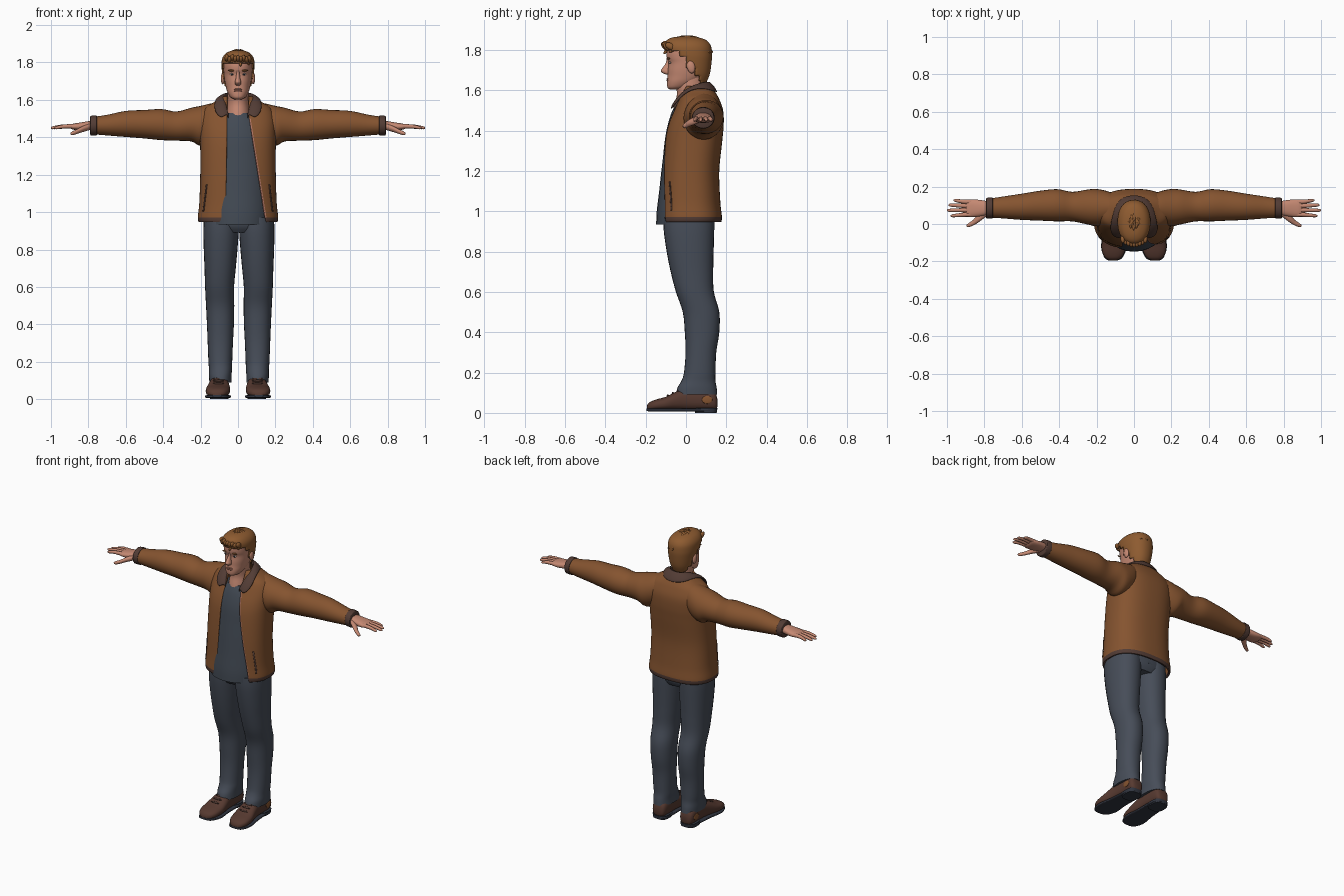
import bpy, bmesh, math, random
from mathutils import Vector, Matrix
random.seed(4)

def material(name, *c):
    m = bpy.data.materials.new(name)
    m.diffuse_color = (*c, 1)
    return m

JACKET = material("brown leather", .235, .088, .029)
TRIM = material("dark brown trim", .085, .045, .035)
SHIRT = material("slate shirt", .055, .068, .088)
DENIM = material("blue grey denim", .062, .074, .098)
SKIN = material("skin", .56, .25, .17)
HAIR = material("ginger hair", .27, .105, .03)
SHOE = material("shoe leather", .095, .042, .03)
SOLE = material("dark sole", .03, .035, .05)
WHITE = material("eye white", .55, .45, .4)
ROSE = material("rose tan", .42, .17, .12)

def smooth_rings(rings, k):
    """Catmull-Rom interpolation between section rings."""
    out, n = [], len(rings)
    for i in range(n - 1):
        a, b, c, d = (rings[max(0, min(n - 1, i + o))] for o in (-1, 0, 1, 2))
        for s in range(k):
            t = s / k
            out.append([.5 * (2*q + (r-p)*t + (2*p-5*q+4*r-u)*t*t + (3*q-p-3*r+u)*t**3)
                        for p, q, r, u in zip(a, b, c, d)])
    return out + [list(rings[-1])]

def ring_point(axis, ring, th, p):
    """Point on a superellipse section (t, a_lo, a_hi, b_lo, b_hi)."""
    t, a0, a1, b0, b1 = ring
    f = lambda v: math.copysign(abs(v) ** (2 / p), v)
    a = (a0 + a1) / 2 + (a1 - a0) / 2 * f(math.cos(th))
    b = (b0 + b1) / 2 + (b1 - b0) / 2 * f(math.sin(th))
    return {'x': (t, a, b), 'y': (a, t, b), 'z': (a, b, t)}[axis]

def add(name, mesh, *mats):
    ob = bpy.data.objects.new(name, mesh)
    bpy.context.collection.objects.link(ob)
    for m in mats:
        mesh.materials.append(m)
    return ob

def grid(name, rows, *mats, closed=False):
    n = len(rows[0])
    m = n if closed else n - 1
    faces = [(i*n + j, i*n + (j+1) % n, (i+1)*n + (j+1) % n, (i+1)*n + j)
             for i in range(len(rows) - 1) for j in range(m)]
    if closed:
        faces += [tuple(range(n)), tuple((len(rows)-1)*n + j for j in range(n))]
    me = bpy.data.meshes.new(name)
    me.from_pydata([tuple(v) for r in rows for v in r], [], faces)
    if closed:
        bm = bmesh.new(); bm.from_mesh(me)
        bmesh.ops.recalc_face_normals(bm, faces=bm.faces)
        bm.to_mesh(me); bm.free()
    return add(name, me, *mats)

def loft(name, axis, rings, mat, n=28, p=2.0, k=4, s=1, dx=0):
    rows = []
    for r in smooth_rings(rings, k):
        row = [ring_point(axis, r, 2 * math.pi * j / n, p) for j in range(n)]
        rows.append([(x * s + dx, y, z) for x, y, z in row])
    return grid(name, rows, mat, closed=True)

def blobs(name, items, mat, sub=3):
    """Ellipsoids: (location, radii, tilt about x)."""
    bm = bmesh.new()
    for loc, rad, rx in items:
        bmesh.ops.create_icosphere(bm, subdivisions=sub, radius=1, matrix=Matrix.Translation(loc)
                                   @ Matrix.Rotation(rx, 4, 'X') @ Matrix.Diagonal((*rad, 1)))
    me = bpy.data.meshes.new(name)
    bm.to_mesh(me); bm.free()
    return add(name, me, mat)

def solidify(ob, t, off=-1):
    m = ob.modifiers.new("thickness", 'SOLIDIFY')
    m.thickness, m.offset = t, off

def sym(rows):
    return [(z, -r, r, f, b) for z, r, f, b in rows]

# shirt and hips
loft("shirt", 'z', sym([(.935, .17, -.148, .14), (1, .172, -.145, .14), (1.1, .17, -.133, .14),
     (1.2, .168, -.122, .14), (1.3, .165, -.11, .15), (1.4, .16, -.097, .15), (1.48, .13, -.075, .14),
     (1.53, .085, -.052, .12)]), SHIRT)
loft("hips", 'z', sym([(.89, .14, -.08, .12), (.93, .178, -.105, .138), (1.0, .18, -.11, .14)]), DENIM, p=2.4)

# open jacket: each section runs from one front edge round the back to the other
J = smooth_rings(sym([(.947, .211, -.13, .175), (.972, .215, -.132, .178), (1.05, .207, -.128, .17),
    (1.2, .202, -.122, .165), (1.35, .202, -.108, .18), (1.43, .204, -.09, .187), (1.5, .202, -.06, .184),
    (1.555, .178, -.035, .165), (1.59, .125, -.02, .145), (1.62, .08, -.01, .122)]), 6)
P = 2.5
frac = [0, .006] + [j / 60 for j in range(1, 60)] + [.994, 1]
rows = []
for r in J:
    right = .057 + max(0, 1.52 - r[0]) * .165
    left = .058 + max(0, 1.52 - r[0]) * .015
    t0 = -math.acos((right / r[2]) ** (P / 2))
    t1 = math.pi + math.acos((left / r[2]) ** (P / 2))
    rows.append([ring_point('z', r, t0 + (t1 - t0) * f, P) for f in frac])
jacket = grid("jacket_body", rows, JACKET, TRIM, ROSE)
for f in jacket.data.polygons:
    i, j = divmod(f.index, len(frac) - 1)
    f.material_index = 1 if i < 6 else 2 if j == 0 and i < 36 else 0
solidify(jacket, .012)

# pocket welts lying on the jacket front
for s in (-1, 1):
    strip = []
    for r in J:
        if 1.0 < r[0] < 1.16:
            pts = []
            for w in (0, .006):
                th = -math.acos(((.172 + (1.08 - r[0]) * .12 + w) / r[2]) ** (P / 2))
                x, y, z = ring_point('z', r, th, P)
                pts.append((s * (x + .001), y - .002, z))
            strip.append(pts)
    solidify(grid("pocket_welt", strip, TRIM), .003, 0)

# folded collar, stations from front to back: inner edge, outer edge
half = [((.05, -.062, 1.52), (.088, -.078, 1.498)), ((.06, -.045, 1.56), (.13, -.052, 1.535)),
        ((.07, 0, 1.60), (.126, .005, 1.598)), ((.072, .05, 1.632), (.108, .08, 1.612)),
        ((.05, .098, 1.645), (.075, .14, 1.594)), ((0, .114, 1.645), (0, .16, 1.587))]
full = half + [tuple((-x, y, z) for x, y, z in st) for st in reversed(half[:-1])]
inn = [Vector(a) for a, b in full]
out = [Vector(b) for a, b in full]
collar = grid("collar", [[v - Vector((0, 0, .03)) for v in inn], inn,
              [(a + b) / 2 + Vector((0, -.002, .009)) for a, b in zip(inn, out)], out], TRIM)
solidify(collar, .01, 0)
collar.modifiers.new("rounding", 'SUBSURF').levels = 2

# neck and head
loft("neck", 'z', sym([(1.46, .07, -.068, .11), (1.53, .062, -.056, .105), (1.58, .056, -.045, .095),
     (1.63, .056, -.05, .09), (1.68, .055, -.04, .09)]), SKIN)
loft("head", 'z', sym([(1.603, .02, -.08, -.03), (1.614, .04, -.092, .01), (1.64, .056, -.094, .055),
     (1.67, .065, -.091, .09), (1.70, .071, -.09, .105), (1.735, .075, -.087, .114), (1.76, .077, -.095, .117),
     (1.79, .078, -.096, .117), (1.82, .073, -.085, .11), (1.845, .056, -.06, .085), (1.858, .02, -.02, .04)]),
     SKIN, n=40, p=2.2)
loft("nose", 'z', sym([(1.76, .007, -.096, -.07), (1.735, .009, -.1, -.07), (1.71, .013, -.117, -.07),
     (1.696, .017, -.125, -.07), (1.684, .016, -.115, -.07), (1.678, .01, -.1, -.075)]), SKIN, n=16)
blobs("ears", [((s * .081, .025, 1.715), (.011, .02, .032), .2) for s in (-1, 1)], SKIN)
blobs("eyes", [((s * .032, -.079, 1.737), (.013, .006, .006), 0) for s in (-1, 1)], WHITE)
blobs("irises", [((s * .032, -.083, 1.737), (.005, .004, .005), 0) for s in (-1, 1)], SOLE)
blobs("brows", [((s * .034, -.086, 1.757), (.02, .007, .005), 0) for s in (-1, 1)], HAIR)
blobs("lips", [((0, -.09, z), (.022, .007, .005), 0) for z in (1.656, 1.648)], ROSE)

# hair shell with the face cut away, plus tufts and fringe
hair = loft("hair", 'z', sym([(1.635, .058, -.05, .1), (1.68, .075, -.09, .118), (1.74, .084, -.09, .127),
            (1.78, .088, -.1, .129), (1.82, .085, -.108, .123), (1.848, .066, -.095, .1),
            (1.863, .035, -.06, .055), (1.866, .008, -.01, .02)]), HAIR, n=48, p=2.2, k=6)
bm = bmesh.new(); bm.from_mesh(hair.data)
def hairline(z):
    return .07 if z < 1.675 else .042 if z < 1.712 else -.005 if z < 1.765 else -.035 if z < 1.795 else -1
bmesh.ops.delete(bm, geom=[f for f in bm.faces if f.calc_center_median().y < hairline(f.calc_center_median().z)],
                 context='FACES')
bm.to_mesh(hair.data); bm.free()
solidify(hair, .008)
tufts = []
for i in range(90):
    a, e = random.uniform(0, 2 * math.pi), random.uniform(.25, 1.45)
    d = Vector((math.cos(a) * math.cos(e) * .083, math.sin(a) * math.cos(e) * .112, math.sin(e) * .094))
    tufts.append((d + Vector((0, .01, 1.768)), (.008, .026, .009), -d.y * 6 + random.uniform(-.3, .3)))
for i in range(9):
    x = -.06 + i * .015
    tufts.append(((x, -.1 + x * x * 6, 1.818 + random.uniform(-.006, .008)), (.012, .027, .017), -.5))
blobs("hair_tufts", tufts, HAIR, 2)

for s, side in ((-1, "right"), (1, "left")):
    # sleeve and cuff
    loft(side + "_sleeve", 'x', [(.08, .02, .15, 1.42, 1.59), (.14, .0, .175, 1.38, 1.582),
         (.2, -.012, .187, 1.355, 1.568), (.25, -.002, .184, 1.378, 1.558), (.33, .014, .172, 1.382, 1.538),
         (.41, .014, .186, 1.385, 1.551), (.5, .018, .178, 1.394, 1.546), (.6, .022, .162, 1.402, 1.541),
         (.7, .03, .147, 1.41, 1.52), (.77, .034, .136, 1.416, 1.51)], JACKET, s=s)
    loft(side + "_cuff", 'x', [(.755, .032, .14, 1.412, 1.515), (.76, .03, .142, 1.41, 1.517),
         (.785, .03, .14, 1.41, 1.515), (.79, .033, .137, 1.414, 1.511)], TRIM, s=s)
    # hand
    loft(side + "_palm", 'x', [(.76, .055, .115, 1.44, 1.49), (.8, .045, .125, 1.44, 1.486),
         (.85, .038, .131, 1.438, 1.478), (.885, .038, .129, 1.442, 1.472), (.9, .05, .12, 1.45, 1.465)],
         SKIN, s=s, p=2.4)
    for y0, y1, tip in ((.119, .126, .965), (.097, .101, .992), (.074, .073, 1.0), (.05, .044, .98)):
        loft(side + "_finger", 'x', [(x, y - r, y + r, z - r, z + r) for x, y, z, r in
             ((.86, y0, 1.459, .011), (.9, y0, 1.459, .0115), ((.9 + tip) / 2, (y0 + y1) / 2, 1.457, .01),
              (tip - .01, y1, 1.451, .008), (tip, y1, 1.45, .003))], SKIN, n=12, s=s)
    loft(side + "_thumb", 'x', [(.79, .04, .08, 1.44, 1.475), (.83, .01, .055, 1.428, 1.46),
         (.86, -.008, .022, 1.418, 1.443), (.885, -.017, .004, 1.411, 1.432),
         (.896, -.013, -.005, 1.417, 1.424)], SKIN, n=16, s=s)
    # trouser leg
    loft(side + "_trouser_leg", 'z', [(.09, .04, .158, -.05, .155), (.125, .04, .16, -.042, .152),
         (.16, .037, .16, -.022, .146), (.2, .036, .163, -.01, .146), (.3, .032, .167, -.002, .15),
         (.4, .027, .171, -.006, .165), (.5, .025, .176, -.016, .165), (.6, .026, .181, -.05, .138),
         (.7, .017, .184, -.076, .135), (.8, .008, .188, -.096, .137), (.9, .001, .19, -.11, .14),
         (.97, .001, .187, -.112, .14)], DENIM, p=2.2, s=s, dx=.005)
    # shoe with sole, heel, laces and ankle patch
    loft(side + "_shoe", 'y', [(-.194, .095, .13, .016, .035), (-.182, .07, .152, .012, .052),
         (-.15, .05, .17, .012, .066), (-.1, .042, .172, .012, .08), (-.05, .044, .162, .012, .105),
         (0, .05, .153, .012, .124), (.06, .05, .15, .012, .128), (.12, .052, .148, .012, .122),
         (.146, .06, .14, .015, .1), (.155, .075, .125, .03, .07)], SHOE, p=2.5, s=s)
    loft(side + "_sole", 'y', [(-.195, .09, .135, .01, .022), (-.18, .062, .158, .007, .022),
         (-.12, .038, .176, .006, .022), (-.03, .045, .163, .006, .022), (.06, .045, .155, .006, .022),
         (.13, .052, .148, .006, .022), (.153, .075, .125, .006, .022)], SOLE, p=5, s=s)
    loft(side + "_heel", 'z', [(0, .052, .15, .045, .152), (.024, .05, .152, .043, .156)], SOLE, p=3, k=1, s=s)
    blobs(side + "_laces", [((s * .104, y, z), (.03, .006, .006), 0)
          for y, z in ((-.09, .085), (-.065, .098), (-.04, .109))], TRIM)
    blobs(side + "_ankle_patch", [((s * .149, .105, .065), (.004, .026, .02), 0)], JACKET)

bpy.ops.object.select_all(action='SELECT')
bpy.context.view_layer.objects.active = jacket
bpy.ops.object.shade_smooth_by_angle(angle=math.radians(50))
